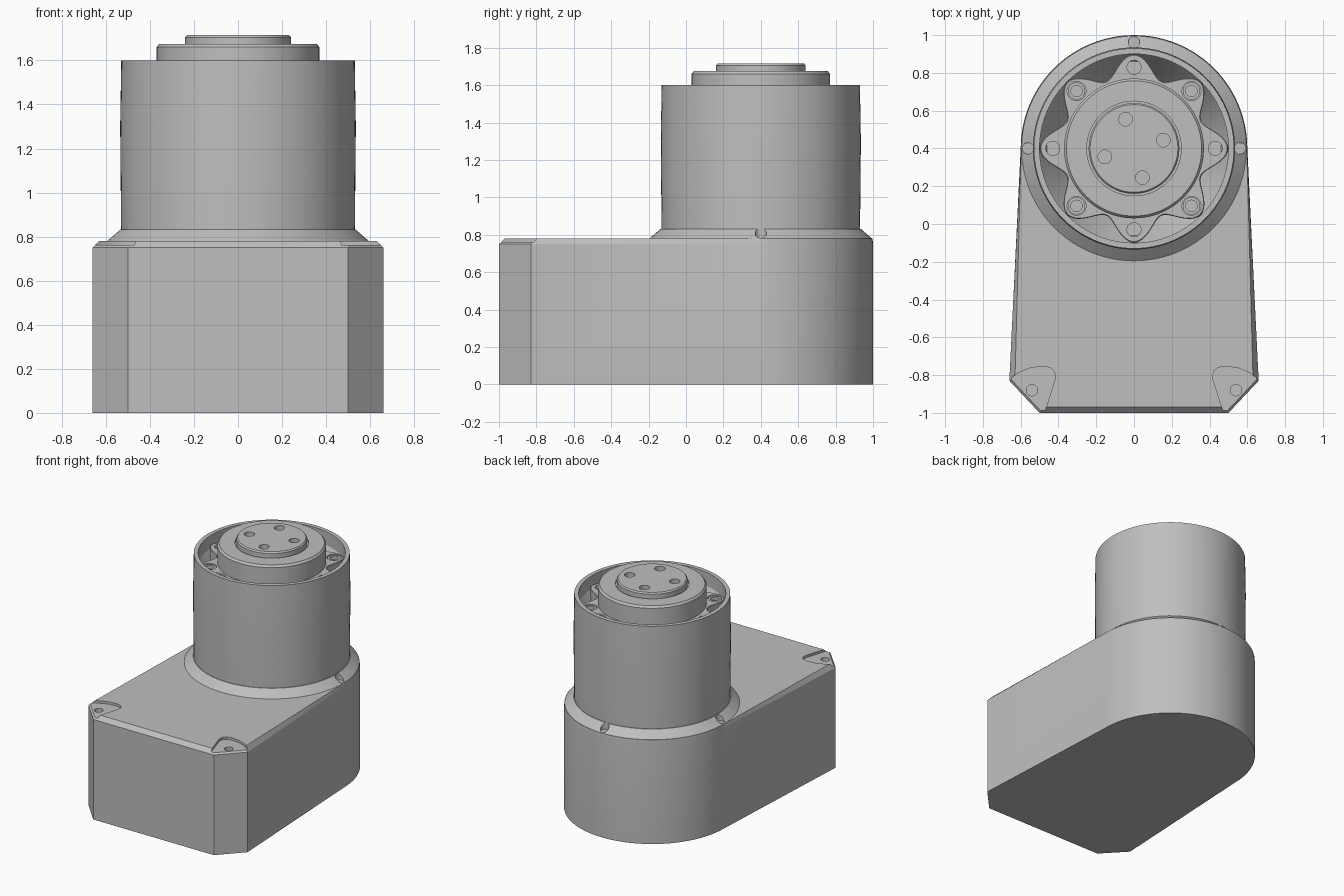
import bpy, bmesh
from math import sin, cos, pi, radians, atan2

cube = bpy.data.objects.get("Cube")
if cube:
    bpy.data.objects.remove(cube)

grey = bpy.data.materials.new("satin grey")
grey.use_nodes = True
GREY = (0.52, 0.52, 0.52, 1)
grey.diffuse_color = GREY
grey.node_tree.nodes["Principled BSDF"].inputs["Base Color"].default_value = GREY

AXIS = 0.4      # y position of the motor axis
SEG = 96


def finish(name, bm):
    bmesh.ops.recalc_face_normals(bm, faces=bm.faces)
    mesh = bpy.data.meshes.new(name)
    bm.to_mesh(mesh)
    bm.free()
    mesh.materials.append(grey)
    obj = bpy.data.objects.new(name, mesh)
    bpy.context.collection.objects.link(obj)
    return obj


def loft(name, loops):
    """Solid through stacked loops of (x, y, z) points, capped at both ends."""
    bm = bmesh.new()
    rings = [[bm.verts.new(p) for p in loop] for loop in loops]
    n = len(rings[0])
    for a, b in zip(rings, rings[1:]):
        for i in range(n):
            j = (i + 1) % n
            bm.faces.new((a[i], a[j], b[j], b[i]))
    bm.faces.new(rings[0])
    bm.faces.new(rings[-1])
    return finish(name, bm)


def circle(r, z, x=0, y=AXIS, seg=SEG):
    return [(x + r * cos(2 * pi * i / seg), y + r * sin(2 * pi * i / seg), z)
            for i in range(seg)]


def turned(name, profile, x=0, y=AXIS, seg=SEG):
    return loft(name, [circle(r, z, x, y, seg) for r, z in profile])


def polar(r, degrees):
    return r * cos(radians(degrees)), AXIS + r * sin(radians(degrees))


def drill(r, z0, z1, x, y):
    return turned("cutter", [(r, z0), (r, z1)], x, y, 32)


def cut(obj, cutters):
    for c in cutters:
        mod = obj.modifiers.new("cut", "BOOLEAN")
        mod.operation = "DIFFERENCE"
        mod.solver = "EXACT"
        mod.object = c
    deps = bpy.context.evaluated_depsgraph_get()
    mesh = bpy.data.meshes.new_from_object(obj.evaluated_get(deps))
    obj.modifiers.clear()
    obj.data = mesh
    for c in cutters:
        bpy.data.objects.remove(c)


def outline(corners, r, z):
    """Tapered housing outline: clipped front corners and a round back."""
    right = [(x, y, z) for x, y in corners]
    arc = [(r * cos(pi * i / 48), AXIS + r * sin(pi * i / 48), z) for i in range(49)]
    return right + arc + [(-x, y, z) for x, y, z in reversed(right)]


# Housing with a chamfered top edge
wide = [(0.5, -1), (0.66, -0.83)]
narrow = [(0.487, -0.97), (0.63, -0.818)]
housing = loft("housing", [outline(wide, 0.6, 0), outline(wide, 0.6, 0.75),
                           outline(narrow, 0.597, 0.78)])

# Screw pockets and holes in the front corners
pocket = [(0.48, -1.02), (0.418, -0.82), (0.42, -0.785), (0.44, -0.762), (0.48, -0.753),
          (0.55, -0.762), (0.61, -0.787), (0.72, -0.86), (0.72, -1.02)]
cutters = []
for side in (1, -1):
    cutters.append(loft("cutter", [[(side * x, y, z) for x, y in pocket]
                                   for z in (0.762, 0.9)]))
    cutters.append(drill(0.03, 0.68, 0.9, side * 0.54, -0.88))
cut(housing, cutters)

# Sloped flange with three round notches
flange = turned("flange", [(0.595, 0.74), (0.595, 0.78), (0.535, 0.832), (0.5, 0.832)])
cut(flange, [drill(0.03, 0.782, 0.9, *polar(0.562, a)) for a in (0, 90, 180)])

# Motor barrel: outer wall, open rim, bowl-shaped inside
barrel = turned("barrel", [(0.53, 0.76), (0.535, 1.3), (0.53, 1.6), (0.5, 1.6),
                           (0.5, 1.5), (0.36, 1.28)])

# Eight-lobed mounting ring held inside the barrel
LOBE_STEPS = 240


def lobes(z, grow=0):
    pts = []
    for i in range(LOBE_STEPS):
        a = 2 * pi * i / LOBE_STEPS
        r = 0.385 + grow + 0.113 * cos(4 * a) ** 2
        pts.append((r * cos(a), AXIS + r * sin(a), z))
    return pts


ring = loft("mounting_ring", [lobes(1.42), lobes(1.525), lobes(1.53, -0.005)])
cutters = [drill(0.037, 1.44, 1.6, *polar(0.43, a)) for a in range(0, 360, 90)]
cutters += [drill(0.05, 1.5, 1.6, *polar(0.43, a)) for a in range(45, 360, 90)]
cut(ring, cutters)

# Socket screws in the diagonal lobes
for a in range(45, 360, 90):
    x, y = polar(0.43, a)
    turned("ring_screw", [(0.046, 1.49), (0.046, 1.525), (0.03, 1.525), (0.03, 1.495)],
           x, y, 32)

# Hub with a shallow groove around the output disc
turned("hub", [(0.365, 1.28), (0.37, 1.4), (0.37, 1.66), (0.358, 1.675),
               (0.25, 1.675), (0.25, 1.66)])

# Output disc with four threaded holes
disc = turned("output_disc", [(0.24, 1.64), (0.24, 1.705), (0.232, 1.715)])
cut(disc, [drill(0.036, 1.66, 1.8, *polar(0.161, a)) for a in range(16, 360, 90)])

# Smooth round walls, keep machined edges sharp
bpy.ops.object.select_all(action="DESELECT")
for obj in bpy.context.scene.objects:
    if obj.type == "MESH":
        obj.select_set(True)
        bpy.context.view_layer.objects.active = obj
bpy.ops.object.shade_smooth_by_angle(angle=radians(25))
